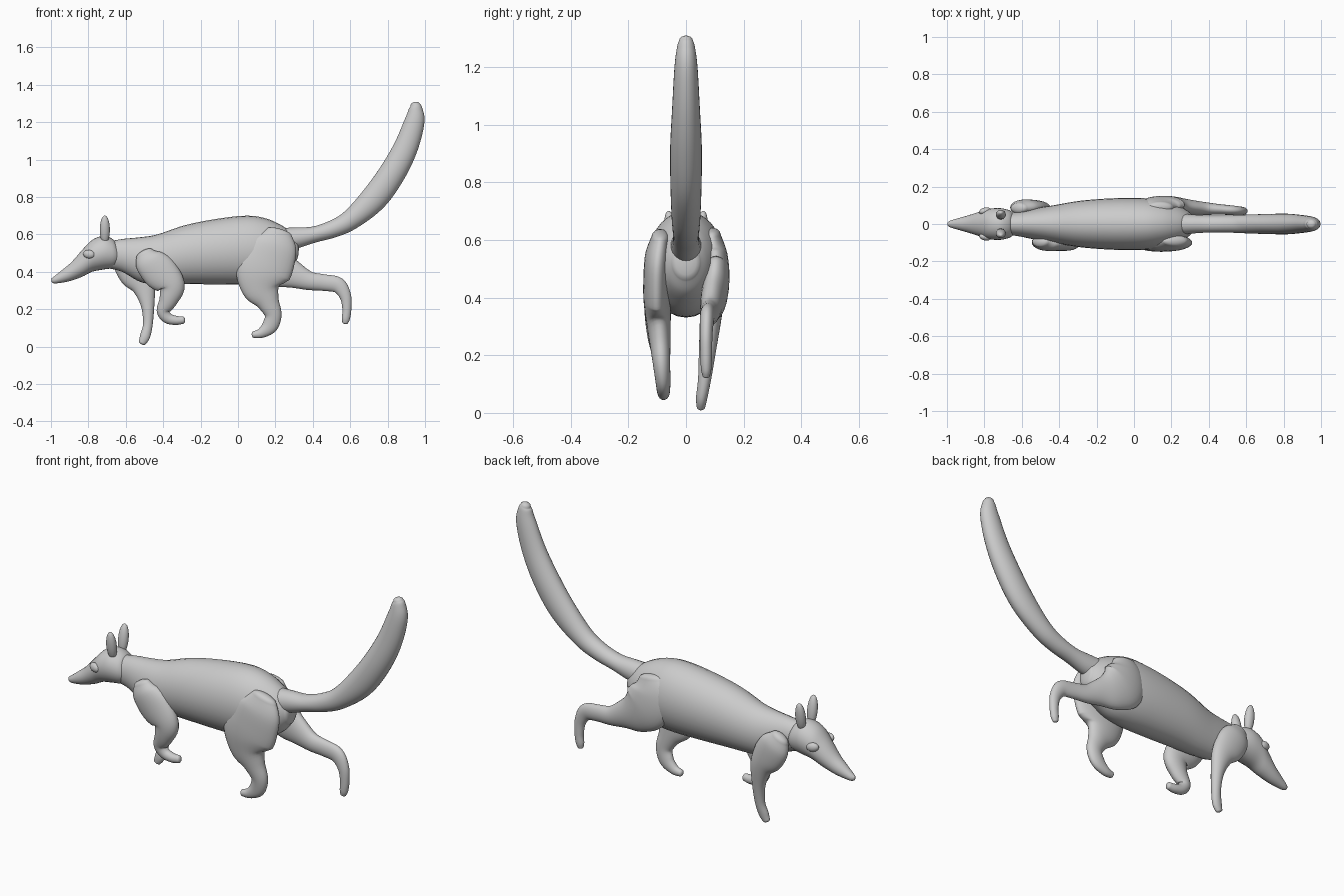
import bpy, bmesh, math
from mathutils import Vector

SIDES = 28
Y = Vector((0, 1, 0))


def spline(rows, steps=5):
    """Catmull-Rom interpolation of rows of numbers."""
    out, n = [], len(rows)
    for i in range(n - 1):
        a, b, c, d = rows[max(i - 1, 0)], rows[i], rows[i + 1], rows[min(i + 2, n - 1)]
        for s in range(steps):
            t = s / steps
            out.append([0.5 * (2 * q + (r - p) * t + (2 * p - 5 * q + 4 * r - u) * t * t
                               + (3 * q - p - 3 * r + u) * t ** 3)
                        for p, q, r, u in zip(a, b, c, d)])
    return out + [list(rows[-1])]


def limb(name, rows, upright=False, cap=0.7):
    """Skin elliptical rings along a path of (x, y, z, in-plane radius, sideways radius)."""
    pts = spline(rows)
    rings = []
    for i, (x, y, z, r, w) in enumerate(pts):
        a, b = pts[max(i - 1, 0)], pts[min(i + 1, len(pts) - 1)]
        t = Vector((b[0] - a[0], 0, b[2] - a[2]))
        if upright:
            t = Vector((math.copysign(1, t.x), 0, 0))
        rings.append((Vector((x, y, z)), t.normalized(), max(r, .003), max(w, .003)))
    # rounded ends
    def dome(ring, sign):
        p, t, r, w = ring
        return [(p + t * sign * cap * min(r, w) * math.sin(k), t, r * math.cos(k), w * math.cos(k))
                for k in (.4, .8, 1.15, 1.45)]
    rings = dome(rings[0], -1)[::-1] + rings + dome(rings[-1], 1)
    bm = bmesh.new()
    loops = []
    for p, t, r, w in rings:
        n = Y.cross(t)
        loops.append([bm.verts.new(p + n * r * math.cos(2 * math.pi * k / SIDES)
                                   + Y * w * math.sin(2 * math.pi * k / SIDES)) for k in range(SIDES)])
    for a, b in zip(loops, loops[1:]):
        for k in range(SIDES):
            j = (k + 1) % SIDES
            bm.faces.new((a[k], a[j], b[j], b[k]))
    bm.faces.new(loops[0][::-1])
    bm.faces.new(loops[-1])
    bmesh.ops.recalc_face_normals(bm, faces=bm.faces)
    for f in bm.faces:
        f.smooth = True
    me = bpy.data.meshes.new(name)
    bm.to_mesh(me)
    bm.free()
    ob = bpy.data.objects.new(name, me)
    bpy.context.collection.objects.link(ob)
    return ob


def outline(rows):
    """Turn (x, top, bottom, half width) into limb rows."""
    return [(x, 0, (t + b) / 2, (t - b) / 2, w) for x, t, b, w in rows]


def ellipsoid(name, loc, size, rot=(0, 0, 0)):
    bpy.ops.mesh.primitive_uv_sphere_add(segments=20, ring_count=12, location=loc, rotation=rot)
    ob = bpy.context.object
    ob.name, ob.scale = name, size
    bpy.ops.object.shade_smooth()


# Trunk and neck
limb("body", outline([
    (-.70, .56, .42, .055), (-.62, .575, .40, .065), (-.52, .585, .345, .085),
    (-.43, .60, .335, .10), (-.28, .65, .335, .125), (-.10, .685, .332, .138),
    (.05, .70, .332, .138), (.15, .685, .345, .125), (.23, .65, .385, .10),
    (.28, .615, .42, .075), (.31, .585, .46, .05)]), True, .3)

# Head with long snout
limb("head", outline([
    (-.645, .545, .435, .06), (-.67, .575, .42, .075), (-.72, .592, .412, .085),
    (-.78, .57, .40, .08), (-.83, .52, .375, .064), (-.89, .452, .353, .045),
    (-.94, .41, .342, .031), (-.98, .378, .338, .019), (-.993, .368, .343, .011)]), True, .5)

# Ears and eyes
for s, side in ((-1, "right"), (1, "left")):
    ellipsoid("ear_" + side, (-.712, s * .05, .625), (.027, .023, .077), (-s * .15, 0, 0))
    ellipsoid("eye_" + side, (-.797, s * .07, .494), (.032, .018, .023), (0, .15, s * .25))

# Tail
limb("tail", [
    (.26, 0, .575, .06, .055), (.32, 0, .583, .055, .05), (.41, 0, .60, .043, .045),
    (.51, 0, .63, .047, .046), (.605, 0, .68, .055, .05), (.725, 0, .79, .071, .054),
    (.82, 0, .92, .071, .055), (.895, 0, 1.06, .065, .048), (.943, 0, 1.20, .054, .04),
    (.95, 0, 1.27, .037, .031), (.948, 0, 1.292, .026, .024)])

# Front legs, one raised and one planted
limb("front_leg_right", [
    (-.50, -.095, .495, .05, .03), (-.475, -.10, .455, .08, .042), (-.415, -.10, .395, .095, .045),
    (-.355, -.10, .325, .072, .042), (-.372, -.095, .25, .05, .036), (-.40, -.085, .19, .035, .028),
    (-.375, -.08, .152, .029, .025), (-.33, -.08, .14, .024, .023), (-.295, -.08, .142, .02, .018)])
limb("front_leg_left", [
    (-.615, .085, .50, .05, .03), (-.59, .09, .455, .08, .04), (-.55, .09, .39, .085, .04),
    (-.505, .085, .32, .062, .037), (-.483, .075, .22, .036, .03), (-.482, .065, .12, .026, .023),
    (-.497, .055, .055, .027, .02), (-.512, .052, .022, .02, .015)])

# Hind legs, one under the body and one kicked back
limb("hind_leg_right", [
    (.22, -.09, .61, .07, .03), (.20, -.10, .545, .12, .042), (.16, -.102, .46, .145, .046),
    (.13, -.10, .385, .143, .047), (.128, -.095, .31, .107, .042), (.16, -.09, .24, .062, .036),
    (.188, -.085, .17, .045, .03), (.17, -.08, .11, .042, .026), (.125, -.078, .073, .027, .022),
    (.085, -.078, .064, .018, .017)])
limb("hind_leg_left", [
    (.14, .09, .62, .07, .03), (.135, .10, .555, .11, .043), (.16, .103, .475, .13, .048),
    (.22, .10, .42, .105, .045), (.30, .09, .383, .072, .04), (.38, .083, .352, .05, .034),
    (.46, .078, .342, .044, .028), (.535, .073, .328, .042, .025), (.574, .07, .27, .031, .022),
    (.582, .07, .20, .024, .02), (.577, .07, .152, .022, .018), (.573, .07, .13, .016, .013)])
